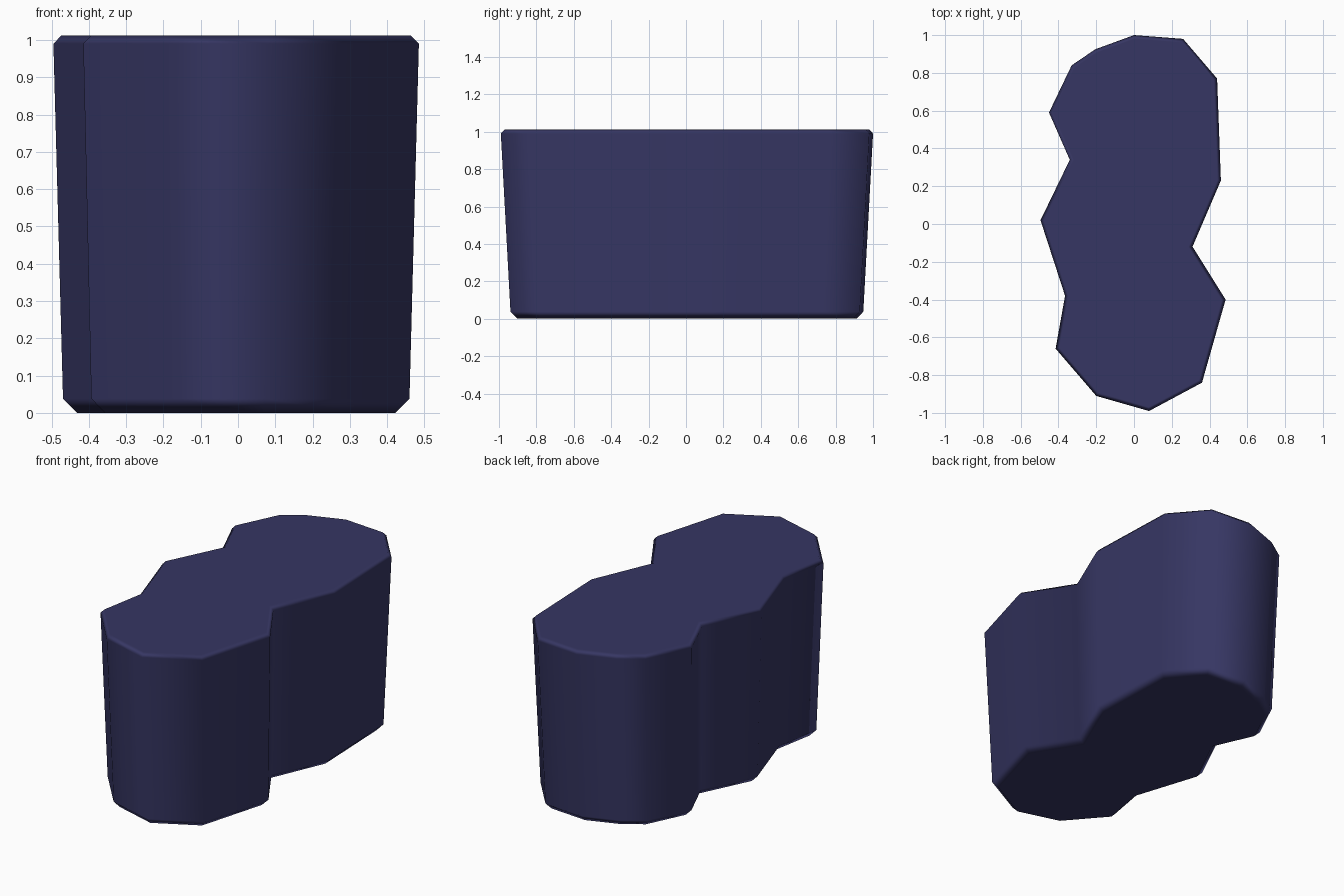
import bpy, bmesh
from mathutils import Vector

if "Cube" in bpy.data.objects:
    bpy.data.objects.remove(bpy.data.objects["Cube"])

# Outline at the widest level, clockwise seen from above
OUTLINE = [Vector(p) for p in (
    (0.0, 1.0), (0.26, 0.98), (0.44, 0.77), (0.46, 0.23),
    (0.31, -0.12), (0.485, -0.40), (0.36, -0.84), (0.08, -0.99),
    (-0.20, -0.91), (-0.415, -0.66), (-0.365, -0.38), (-0.495, 0.02),
    (-0.34, 0.34), (-0.45, 0.59), (-0.33, 0.84), (-0.205, 0.925))]


def inset(points, d):
    """Move a clockwise outline inwards by d with mitred corners."""
    result = []
    for i, p in enumerate(points):
        a = (p - points[i - 1]).normalized()
        b = (points[(i + 1) % len(points)] - p).normalized()
        n1, n2 = Vector((a.y, -a.x)), Vector((b.y, -b.x))
        result.append(p + (n1 + n2) * (d / (1 + n1.dot(n2))))
    return result


# Tapered body with chamfered bottom and top rims
low = [p * 0.948 for p in OUTLINE]
levels = [(inset(low, 0.035), 0.0), (low, 0.038),
          (OUTLINE, 0.99), (inset(OUTLINE, 0.02), 1.012)]

bm = bmesh.new()
rings = [[bm.verts.new((p.x, p.y, z)) for p in pts] for pts, z in levels]
n = len(OUTLINE)
for r0, r1 in zip(rings, rings[1:]):
    for i in range(n):
        j = (i + 1) % n
        bm.faces.new((r0[i], r1[i], r1[j], r0[j]))
bm.faces.new(rings[0])
bm.faces.new(rings[-1][::-1])
bmesh.ops.recalc_face_normals(bm, faces=bm.faces)

mesh = bpy.data.meshes.new("block")
bm.to_mesh(mesh)
bm.free()
block = bpy.data.objects.new("block", mesh)
bpy.context.collection.objects.link(block)

# Soft shading, averaged by face area so the caps stay flat
mesh.polygons.foreach_set("use_smooth", [True] * len(mesh.polygons))
weighted = block.modifiers.new("weighted_normals", 'WEIGHTED_NORMAL')
weighted.weight = 80

# Dark blue material
mat = bpy.data.materials.new("dark_blue")
mat.diffuse_color = (0.037, 0.037, 0.125, 1)
mat.use_nodes = True
mat.node_tree.nodes["Principled BSDF"].inputs["Base Color"].default_value = mat.diffuse_color
mesh.materials.append(mat)
